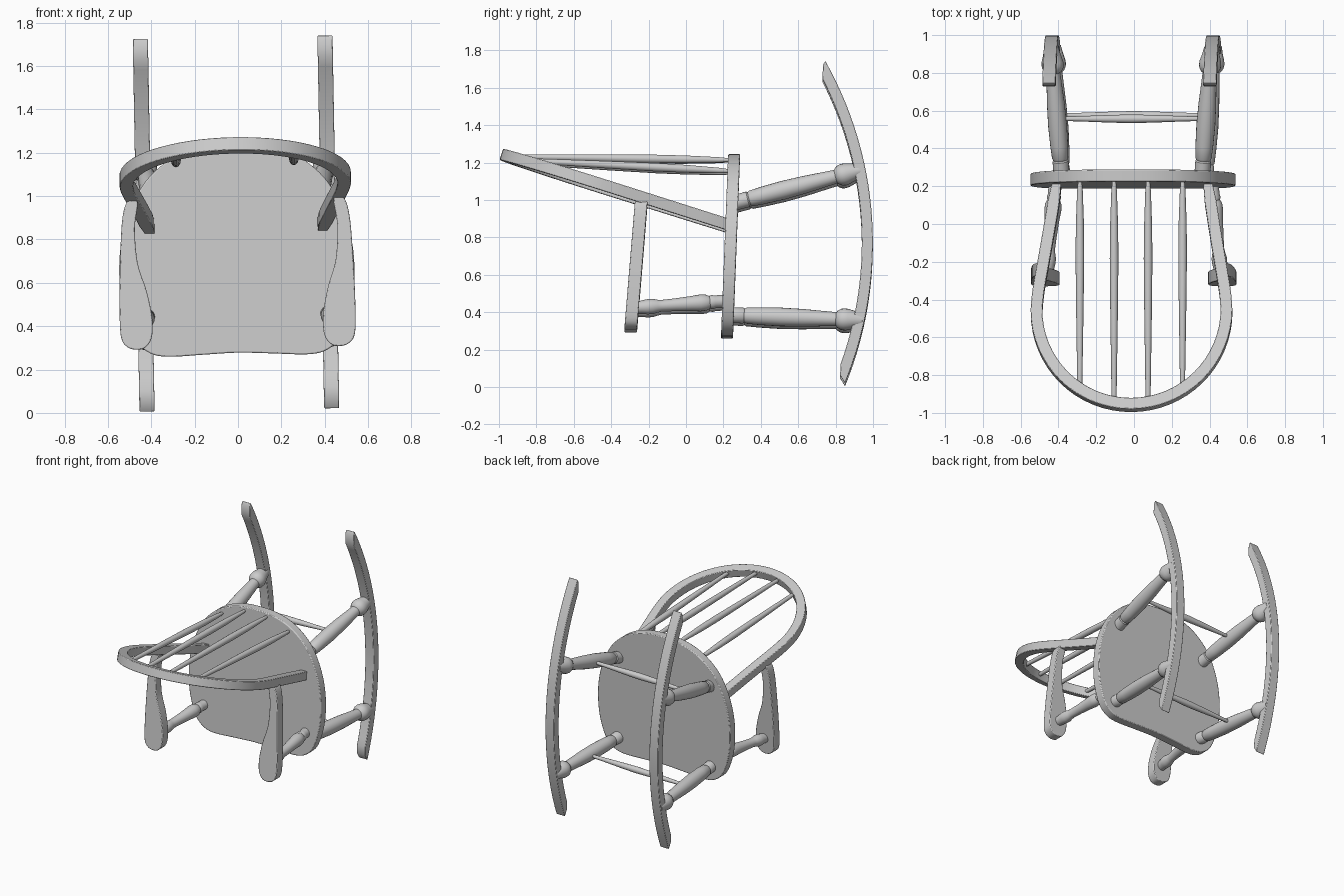
import bpy, bmesh, math
from mathutils import Vector, Matrix

if "Cube" in bpy.data.objects:
    bpy.data.objects.remove(bpy.data.objects["Cube"])

# The whole chair lies on its back, rolled about one degree
LEAN = (Matrix.Translation((-0.007, 0, 0.75)) @ Matrix.Rotation(-0.018, 4, 'Y')
        @ Matrix.Translation((0, 0, -0.75)))


def finish(name, bm, angle=35, bevel=0.0):
    bmesh.ops.recalc_face_normals(bm, faces=bm.faces)
    bm.transform(LEAN)
    me = bpy.data.meshes.new(name)
    bm.to_mesh(me)
    bm.free()
    ob = bpy.data.objects.new(name, me)
    bpy.context.collection.objects.link(ob)
    bpy.ops.object.select_all(action='DESELECT')
    ob.select_set(True)
    bpy.context.view_layer.objects.active = ob
    bpy.ops.object.shade_smooth_by_angle(angle=math.radians(angle))
    if bevel:
        m = ob.modifiers.new("soft_edge", 'BEVEL')
        m.width, m.segments, m.limit_method = bevel, 2, 'ANGLE'
        m.angle_limit = math.radians(50)
    return ob


def skin(name, rings, **kw):
    """Join closed rings of points into a capped solid."""
    bm = bmesh.new()
    vs = [[bm.verts.new(p) for p in r] for r in rings]
    n = len(vs[0])
    for a, b in zip(vs, vs[1:]):
        for i in range(n):
            j = (i + 1) % n
            bm.faces.new((a[i], a[j], b[j], b[i]))
    bm.faces.new(vs[0])
    bm.faces.new(vs[-1])
    return finish(name, bm, **kw)


def spline(pts, closed=True, steps=5):
    """Catmull-Rom curve through 2D points."""
    n, out = len(pts), []
    get = lambda i: Vector(pts[i % n] if closed else pts[max(0, min(n - 1, i))])
    for i in range(n if closed else n - 1):
        a, b, c, d = (get(i + k) for k in (-1, 0, 1, 2))
        for s in range(steps):
            t = s / steps
            out.append(0.5 * (2 * b + (c - a) * t + (2 * a - 5 * b + 4 * c - d) * t * t
                              + (3 * b - a - 3 * c + d) * t ** 3))
    if not closed:
        out.append(get(n - 1))
    return out


def turned(name, p0, p1, profile, segs=20):
    """Lathe-turned rod from p0 to p1; profile is (fraction, radius)."""
    p0, p1 = Vector(p0), Vector(p1)
    d = p1 - p0
    q = d.to_track_quat('Z', 'Y')
    rings = []
    for t, r in profile:
        rings.append([p0 + d * t + q @ Vector((r * math.cos(a), r * math.sin(a), 0))
                      for a in (math.tau * i / segs for i in range(segs))])
    return skin(name, rings)


# Seat: shield outline in x/z, slightly tilted plate
half = [(0.15, 0.272), (0.33, 0.265), (0.42, 0.29), (0.485, 0.36), (0.53, 0.5),
        (0.543, 0.65), (0.53, 0.8), (0.485, 0.95), (0.41, 1.08), (0.29, 1.18), (0.15, 1.232)]
outline = spline([(0, 0.278)] + half + [(0, 1.245)] + [(-x, z) for x, z in reversed(half)])
skin("seat", [[(x, y + 0.039 * (z - 0.26), z) for x, z in outline] for y in (0.187, 0.251)],
     bevel=0.006)

# Back hoop: square section swept in a sloping plane
SLOPE = -0.315
hoop_z = lambda y: 1.234 + SLOPE * (y + 0.957)
side = spline([(0.398, 0.225), (0.43, 0.02), (0.467, -0.2), (0.494, -0.36), (0.503, -0.46)],
              closed=False)
arc = [Vector((0.503 * math.cos(a), -0.46 - 0.498 * math.sin(a)))
       for a in (math.pi * i / 32 for i in range(1, 32))]
path = [Vector((p.x, p.y, hoop_z(p.y)))
        for p in side + arc + [Vector((-p.x, p.y)) for p in reversed(side)]]
normal = Vector((0, -SLOPE, 1)).normalized()
rings = []
for i, p in enumerate(path):
    tan = (path[min(i + 1, len(path) - 1)] - path[max(i - 1, 0)]).normalized()
    out = tan.cross(normal)
    w = 0.031 * min(1, 0.7 + 0.1 * min(i, len(path) - 1 - i))
    rings.append([p + out * a * w + normal * b * 0.031
                  for a, b in ((1, 1), (1, -1), (-1, -1), (-1, 1))])
skin("back_hoop", rings, bevel=0.004)

SPINDLE = [(0, 0.010), (0.05, 0.015), (0.2, 0.021), (0.35, 0.023), (0.6, 0.020), (1, 0.013)]
STRETCHER = [(0, 0.011), (0.15, 0.014), (0.35, 0.020), (0.5, 0.023),
             (0.65, 0.020), (0.85, 0.014), (1, 0.011)]
LEG = [(0, 0.042), (0.10, 0.042), (0.11, 0.037), (0.125, 0.043), (0.22, 0.047),
       (0.38, 0.050), (0.55, 0.047), (0.72, 0.040), (0.80, 0.037), (0.81, 0.046),
       (0.835, 0.056), (0.86, 0.059), (0.89, 0.057), (0.94, 0.047), (1, 0.038)]
SUPPORT = [(0, 0.034), (0.08, 0.035), (0.14, 0.040), (0.20, 0.041), (0.26, 0.034),
           (0.30, 0.031), (0.45, 0.034), (0.62, 0.040), (0.72, 0.045), (0.78, 0.043),
           (0.82, 0.034), (0.85, 0.038), (0.88, 0.034), (1, 0.035)]

# Arm outline in x/z (right side)
arm = spline([(0.452, 0.975), (0.467, 0.86), (0.457, 0.7), (0.418, 0.57), (0.395, 0.45),
              (0.397, 0.36), (0.425, 0.312), (0.465, 0.300), (0.51, 0.312), (0.54, 0.36),
              (0.544, 0.5), (0.538, 0.7), (0.527, 0.88), (0.508, 0.97), (0.48, 0.988)])

# Rocker outline in y/z: two concentric arcs with pointed tips
CY, CZ = -0.98, 0.765


def rocker_arc(r, z0, z1, n=28):
    a0, a1 = math.asin((z0 - CZ) / r), math.asin((z1 - CZ) / r)
    return [(CY + r * math.cos(a), CZ + r * math.sin(a))
            for a in (a0 + (a1 - a0) * i / n for i in range(n + 1))]


rocker = (rocker_arc(1.979, 0.012, 1.735) + [(0.733, 1.715)]
          + rocker_arc(1.92, 1.64, 0.115) + [(0.824, 0.055)])

for s, tag in ((1, "right"), (-1, "left")):
    skin("rocker_" + tag, [[(s * x, y, z) for y, z in rocker] for x in (0.391, 0.461)],
         bevel=0.004)
    skin("arm_" + tag, [[(s * x, y + 0.083 * (z - 0.30), z) for x, z in arm]
                        for y in (-0.33, -0.262)], bevel=0.005)
    turned("arm_support_" + tag, (s * 0.462, -0.28, 0.415), (s * 0.415, 0.215, 0.452), SUPPORT)
    turned("front_leg_" + tag, (s * 0.378, 0.235, 0.378), (s * 0.426, 0.945, 0.350), LEG)
    turned("back_leg_" + tag, (s * 0.373, 0.265, 0.98), (s * 0.424, 0.935, 1.152), LEG)
    turned("outer_spindle_" + tag, (s * 0.272, 0.23, 1.150),
           (s * 0.272, -0.87, hoop_z(-0.87)), SPINDLE, 14)
    turned("inner_spindle_" + tag, (s * 0.09, 0.23, 1.212),
           (s * 0.09, -0.945, hoop_z(-0.945)), SPINDLE, 14)

# Stretchers between the leg pairs
turned("back_stretcher", (-0.39, 0.557, 1.055), (0.39, 0.557, 1.055), STRETCHER, 14)
turned("front_stretcher", (-0.395, 0.575, 0.365), (0.395, 0.575, 0.365), STRETCHER, 14)
